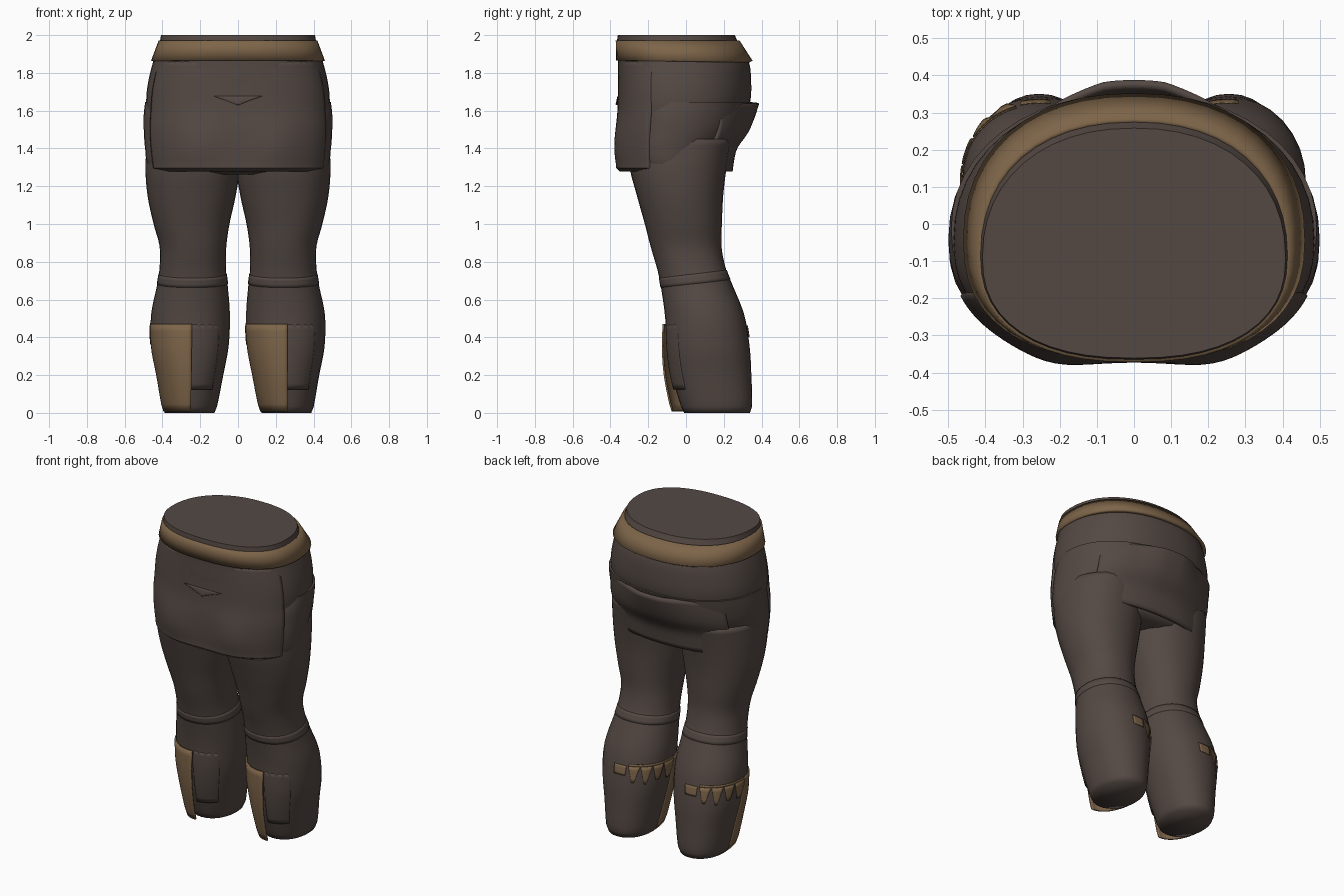
import bpy, bmesh, math
from math import sin, cos, radians

if "Cube" in bpy.data.objects:
    bpy.data.objects.remove(bpy.data.objects["Cube"])


def material(name, rgb):
    m = bpy.data.materials.new(name)
    m.diffuse_color = (*rgb, 1)
    m.use_nodes = True
    m.node_tree.nodes["Principled BSDF"].inputs["Base Color"].default_value = m.diffuse_color
    return m


BROWN = material("brown cloth", (0.088, 0.066, 0.057))
GOLD = material("tan leather", (0.205, 0.128, 0.066))


def section(secs, z):
    """Smoothly interpolated (x0, x1, y0, y1) of a loft at height z."""
    z = max(secs[0][0], min(secs[-1][0], z))
    i = 0
    while i < len(secs) - 2 and z > secs[i + 1][0]:
        i += 1
    a, b = secs[i], secs[i + 1]
    p, q = secs[max(i - 1, 0)], secs[min(i + 2, len(secs) - 1)]
    h = b[0] - a[0]
    t = (z - a[0]) / h
    out = []
    for k in range(1, 5):
        ma = (b[k] - p[k]) / (b[0] - p[0]) * h
        mb = (q[k] - a[k]) / (q[0] - a[0]) * h
        out.append((2*t**3 - 3*t*t + 1)*a[k] + (t**3 - 2*t*t + t)*ma
                   + (3*t*t - 2*t**3)*b[k] + (t**3 - t*t)*mb)
    return out


def surf(secs, deg, z, n=(2.15, 2.15), off=0.0, front=0.0, shift=0.0):
    """Point on a rounded cross-section, pushed out by off and forward by front;
    n is the squareness of front and back, shift moves the widest line along y."""
    x0, x1, y0, y1 = section(secs, z)
    c, s = cos(radians(deg)), sin(radians(deg))
    e = 2 / (n[0] if s < 0 else n[1])
    cy = (y0 + y1)/2 + shift
    ry = (cy - y0 + front if s < 0 else y1 - cy) + off
    x = (x0 + x1)/2 + ((x1 - x0)/2 + off) * math.copysign(abs(c)**e, c)
    return x, cy + ry * math.copysign(abs(s)**e, s), z


def grid(name, fn, nu, nv, mat, closed=False, thick=0.0, angle=40):
    """Surface from fn(u, v); closed ones get end caps, open ones get thickness."""
    bm = bmesh.new()
    cols = nu if closed else nu + 1
    rows = [[bm.verts.new(fn(i/nu, j/nv)) for i in range(cols)] for j in range(nv + 1)]
    for j in range(nv):
        for i in range(nu):
            k = (i + 1) % cols
            bm.faces.new((rows[j][i], rows[j][k], rows[j+1][k], rows[j+1][i]))
    if closed and not thick:
        bm.faces.new(rows[0][::-1])
        bm.faces.new(rows[-1])
        bmesh.ops.recalc_face_normals(bm, faces=bm.faces)
    me = bpy.data.meshes.new(name)
    bm.to_mesh(me)
    bm.free()
    ob = bpy.data.objects.new(name, me)
    bpy.context.collection.objects.link(ob)
    me.materials.append(mat)
    if thick:
        mod = ob.modifiers.new("thickness", 'SOLIDIFY')
        mod.thickness = thick
        mod.offset = -1
    bpy.context.view_layer.objects.active = ob
    ob.select_set(True)
    bpy.ops.object.shade_smooth_by_angle(angle=radians(angle))
    ob.select_set(False)
    return ob


def loft(name, secs, mat, n=(2.15, 2.15), nu=40, nv=24, shift=0.0, angle=40):
    z0, z1 = secs[0][0], secs[-1][0]
    return grid(name, lambda u, v: surf(secs, 360*u, z0 + (z1 - z0)*v, n, shift=shift),
                nu, nv, mat, True, angle=angle)


def panel(name, secs, a0, a1, z0, z1, mat, off=0.0, front=(0, 0), thick=0.01, nu=20, nv=12):
    """Plate following part of a cross-section; front is the stand-off at bottom and top."""
    return grid(name, lambda u, v: surf(secs, a0 + (a1 - a0)*u, z0 + (z1 - z0)*v, off=off,
                                        front=front[0] + (front[1] - front[0])*v), nu, nv, mat, thick=thick)


def sym(*rows):
    return [(z, -r, r, y0, y1) for z, r, y0, y1 in rows]


# Upper body with flat top
BODY_N = (2.35, 2.2)
loft("waist", sym((1.5, .465, -.34, .27), (1.6, .482, -.352, .325), (1.66, .486, -.357, .342),
                  (1.75, .476, -.36, .345), (1.86, .449, -.359, .332),
                  (1.97, .413, -.365, .272), (2.0, .408, -.361, .258)), BROWN, BODY_N, 48, 20, -.04)

# Belt flaring toward its lower edge
belt = sym((1.865, .46, -.37, .352), (1.972, .42, -.372, .283))
grid("belt", lambda u, v: surf(belt, 360*u, 1.865 + .107*v, (2.4, 2.25), shift=-.035),
     48, 2, GOLD, True, 0.02)

# Trouser seat with flared upper rim
loft("trouser_seat", sym((1.262, .3, -.24, .15), (1.275, .43, -.285, .195), (1.3, .474, -.3, .212),
                         (1.4, .492, -.33, .258), (1.5, .499, -.33, .318), (1.58, .499, -.32, .342),
                         (1.645, .492, -.29, .353)), BROWN, (2.4, 2.1), 48, 24, -.045)

# Front apron hanging from the belt, rounded under at the hem, fuller over each thigh
apron = sym((1.278, .462, -.35, .28), (1.288, .475, -.367, .28), (1.31, .479, -.368, .28),
            (1.4, .49, -.372, .28), (1.5, .496, -.371, .28), (1.6, .491, -.363, .28),
            (1.7, .483, -.36, .28), (1.78, .468, -.358, .28), (1.86, .446, -.355, .28))


def apron_point(u, v):
    x, y, z = surf(apron, 202 + 136*u, 1.278 + .582*v, (2.5, 2.5))
    lobe = math.exp(-((abs(x) - .22)/.12)**2) * math.exp(-((z - 1.4)/.14)**2)
    return x, y - .02*lobe, z


grid("front_apron", apron_point, 40, 30, BROWN, thick=0.025)
grid("apron_fold", lambda u, v: ((u - .5)*.26*(1 - v), -.357 - .006*v*(1 - abs(2*u - 1)) - .004*v,
                                 1.677 - .045*v), 8, 4, BROWN, thick=0.006)

# Back apron, projecting at the top and tucked in at the hem
rear = sym((1.278, .44, -.25, .247), (1.32, .46, -.25, .252), (1.4, .475, -.28, .268),
           (1.48, .478, -.31, .318), (1.56, .472, -.33, .345), (1.64, .462, -.34, .36))


def rear_point(u, v):
    x, y, z = surf(rear, 30 + 120*u, 1.278 + .36*v, (2.2, 2.3 - .25*v))
    mid = min(1, max(0, (.22 - abs(x))/.14))
    return x, y + .028*mid*v*v, z


grid("back_apron", rear_point, 36, 14, BROWN, thick=0.02)

# Leg outline: height, inner x, outer x, front y, back y
LEG = [(0, .125, .388, -.01, .338), (.03, .112, .4, -.025, .35), (.2, .078, .43, -.075, .346),
       (.35, .05, .458, -.1, .337), (.52, .043, .46, -.112, .308), (.68, .055, .428, -.135, .245),
       (.76, .064, .416, -.152, .212), (.88, .062, .415, -.187, .188), (1.0, .045, .447, -.218, .19),
       (1.15, .012, .479, -.26, .197), (1.3, -.01, .49, -.298, .215), (1.45, 0, .48, -.3, .24)]

# Trim points: start angle, end angle, length, tip width
TEETH = [(83, 103, .06, .9), (106, 125, .1, .2), (126, 146, .11, .15), (147, 167, .09, .3), (168, 190, .1, .4)]

for s, side in ((-1, "left"), (1, "right")):
    leg = [(z, min(s*a, s*b), max(s*a, s*b), y0, y1) for z, a, b, y0, y1 in LEG]
    loft(side + "_leg", leg, BROWN, nu=32, nv=44, angle=100)

    # Knee band, sloping up to the back
    def band(u, v, leg=leg):
        z = .71 + .022*sin(radians(360*u)) + .05*(v - .5)
        return surf(leg, 360*u, z, off=.003)
    grid(side + "_knee_band", band, 32, 3, BROWN, True, 0.008)

    # Two-tone shin guard standing off the leg
    panel(side + "_shin_guard", leg, 186, 272, .008, .47, GOLD, .004, (.058, .012))
    panel(side + "_shin_guard_edge", leg, 272, 316, .125, .47, BROWN, -.001, (.014, 0))

    # Row of pointed trim around the calf
    for i, (a0, a1, drop, tip) in enumerate(TEETH):
        def tooth(u, v, leg=leg, a0=a0, a1=a1, drop=drop, tip=tip):
            a = (a0 + a1)/2 + (u - .5)*(a1 - a0)*(1 - (1 - tip)*v)
            return surf(leg, a, .462 - drop*v, off=.003)
        grid(f"{side}_calf_trim_{i + 1}", tooth, 5, 4, GOLD, thick=0.003)
    panel(side + "_calf_trim_band", leg, 106, 190, .461, .475, GOLD, .003, thick=.003, nv=2, nu=24)
